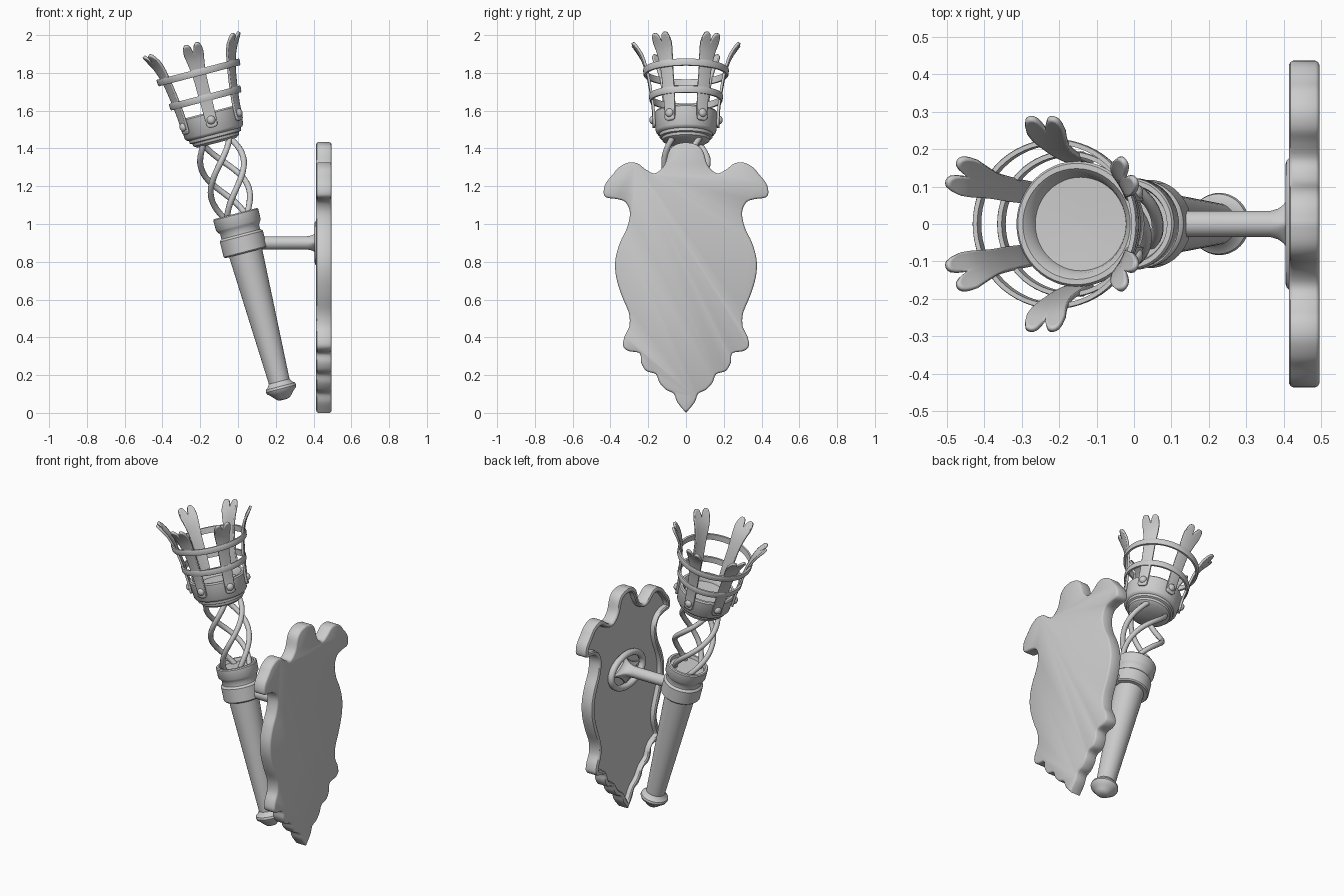
import bpy, bmesh
from math import sin, cos, pi, radians
from mathutils import Matrix, Vector

if "Cube" in bpy.data.objects:
    bpy.data.objects.remove(bpy.data.objects["Cube"])

# Leaning torch frame: local z runs along the torch axis
TORCH = Matrix.Translation((0.243, 0, 0.07)) @ Matrix.Rotation(radians(-14.6), 4, 'Y')
I = Matrix.Identity(4)


def finish(name, bm, mat=I, angle=35):
    bmesh.ops.recalc_face_normals(bm, faces=bm.faces)
    me = bpy.data.meshes.new(name)
    bm.to_mesh(me)
    bm.free()
    ob = bpy.data.objects.new(name, me)
    bpy.context.collection.objects.link(ob)
    ob.matrix_world = mat
    bpy.ops.object.select_all(action='DESELECT')
    ob.select_set(True)
    bpy.context.view_layer.objects.active = ob
    bpy.ops.object.shade_smooth_by_angle(angle=radians(angle))
    return ob


def loft(name, loops, mat=I, cap=True, cyclic=False, angle=35):
    """Skin a list of closed loops with quads."""
    bm = bmesh.new()
    rows = [[bm.verts.new(p) for p in lp] for lp in loops]
    n = len(rows[0])
    pairs = list(zip(rows, rows[1:])) + ([(rows[-1], rows[0])] if cyclic else [])
    for a, b in pairs:
        for i in range(n):
            j = (i + 1) % n
            bm.faces.new((a[i], a[j], b[j], b[i]))
    if cap and not cyclic:
        bm.faces.new(rows[0])
        bm.faces.new(rows[-1])
    return finish(name, bm, mat, angle)


def lathe(name, prof, n=48, cyclic=False):
    """Profile of (height, radius) turned about the torch axis."""
    return loft(name, [[(r * cos(2 * pi * i / n), r * sin(2 * pi * i / n), t)
                        for i in range(n)] for t, r in prof], TORCH, True, cyclic)


def spline(pts, x):
    """Catmull-Rom through equal-spaced points, x in 0..1."""
    n = len(pts) - 1
    k = min(int(x * n), n - 1)
    f = x * n - k
    p = [Vector(pts[max(0, min(n, k + d))]) for d in (-1, 0, 1, 2)]
    return 0.5 * (2 * p[1] + (p[2] - p[0]) * f + (2 * p[0] - 5 * p[1] + 4 * p[2] - p[3]) * f ** 2
                  + (3 * p[1] - p[0] - 3 * p[2] + p[3]) * f ** 3)


# Handle, pommel, collar and cup
lathe("handle", [(0.07, 0.055), (0.82, 0.091)])
lathe("pommel", [(0, 0.012), (0.003, 0.03), (0.014, 0.043), (0.035, 0.062), (0.048, 0.078),
                 (0.06, 0.083), (0.073, 0.08), (0.082, 0.068), (0.1, 0.056)])
lathe("collar", [(0.803, 0.08), (0.803, 0.112), (0.81, 0.118), (0.893, 0.118), (0.9, 0.113),
                 (0.905, 0.106), (0.93, 0.106), (0.945, 0.115), (0.955, 0.122), (1.012, 0.123),
                 (1.018, 0.118), (1.018, 0.105), (0.998, 0.1), (0.998, 0.01)])
lathe("fire_cup", [(1.405, 0.01), (1.405, 0.105), (1.418, 0.125), (1.432, 0.128), (1.436, 0.14),
                   (1.452, 0.142), (1.456, 0.152), (1.468, 0.16), (1.565, 0.168), (1.573, 0.162),
                   (1.573, 0.148), (1.555, 0.132), (1.53, 0.125), (1.525, 0.01)])

# Cage hoops
for name, t, r in (("lower_hoop", 1.65, 0.194), ("upper_hoop", 1.79, 0.225)):
    lathe(name, [(t - 0.018, r - 0.014), (t - 0.018, r - 0.003), (t - 0.012, r), (t + 0.012, r + 0.002),
                 (t + 0.018, r), (t + 0.018, r - 0.012)], 64, True)

# Twisted rods between collar and cup
for k in range(4):
    path = []
    for i in range(33):
        s = i / 32
        a = k * pi / 2 + pi / 4 + pi * s
        r = 0.075 + 0.042 * sin(pi * 0.8 * s)
        path.append(Vector((r * cos(a), r * sin(a), 0.99 + 0.425 * s)))
    loops = []
    for i, p in enumerate(path):
        tan = (path[min(i + 1, 32)] - path[max(i - 1, 0)]).normalized()
        u = tan.cross(Vector((p.x, p.y, 0))).normalized()
        v = tan.cross(u)
        loops.append([p + 0.016 * (u * cos(j * pi / 5) + v * sin(j * pi / 5)) for j in range(10)])
    loft(f"twisted_rod_{k + 1}", loops, TORCH, angle=50)

# Forked prongs with rivets
PATH = [(0.17, 1.49, 0.028), (0.174, 1.58, 0.031), (0.187, 1.68, 0.033), (0.206, 1.78, 0.036),
        (0.236, 1.87, 0.048), (0.285, 1.945, 0.062)]
NU, NV = 16, 24
for k in range(6):
    mat = TORCH @ Matrix.Rotation(radians(30 + 60 * k), 4, 'Z')
    bm = bmesh.new()
    grid = []
    for j in range(NV + 1):
        row = []
        for i in range(NU + 1):
            u = 2 * i / NU - 1
            low = 0.04 * u ** 4
            top = 1 - 0.14 * abs(2 * abs(u) - 1) ** 2.2
            r, t, w = spline(PATH, low + (top - low) * j / NV)
            y = u * w
            row.append(bm.verts.new((r - 2.2 * y * y, y, t)))
        grid.append(row)
    for a, b in zip(grid, grid[1:]):
        for i in range(NU):
            bm.faces.new((a[i], a[i + 1], b[i + 1], b[i]))
    ob = finish(f"prong_{k + 1}", bm, mat)
    so = ob.modifiers.new("thickness", 'SOLIDIFY')
    so.thickness = 0.013
    so.offset = 0
    bm = bmesh.new()
    bmesh.ops.create_uvsphere(bm, u_segments=16, v_segments=10, radius=0.023)
    finish(f"rivet_{k + 1}", bm, mat @ Matrix.Translation((0.176, 0, 1.53)) @ Matrix.Diagonal((0.8, 1, 1, 1)))

# Wall plate: half outline (y, z), mirrored, with a raised rim
HALF = [(0, 1.433), (0.055, 1.42), (0.09, 1.385), (0.115, 1.31), (0.165, 1.268), (0.215, 1.29),
        (0.255, 1.32), (0.305, 1.325), (0.355, 1.3), (0.385, 1.265), (0.425, 1.215), (0.436, 1.165),
        (0.42, 1.14), (0.365, 1.132), (0.32, 1.115), (0.297, 1.06), (0.312, 0.98), (0.35, 0.9),
        (0.374, 0.81), (0.37, 0.72), (0.34, 0.62), (0.303, 0.53), (0.3, 0.46), (0.325, 0.405),
        (0.333, 0.355), (0.305, 0.328), (0.245, 0.315), (0.237, 0.265), (0.21, 0.222), (0.16, 0.205),
        (0.14, 0.16), (0.105, 0.122), (0.065, 0.102), (0.045, 0.055), (0, 0.0)]
M = 4 * (len(HALF) - 1)
right = [spline(HALF, i / M) for i in range(M + 1)]
outline = right + [Vector((-p.x, p.y)) for p in right[-2:0:-1]]


def inset(pts, d, smooth=0):
    n = len(pts)
    out = []
    for i, p in enumerate(pts):
        tan = (pts[(i + 1) % n] - pts[i - 1]).normalized()
        out.append(p + Vector((tan.y, -tan.x)) * d)
    for _ in range(smooth):
        out = [(out[i - 1] + 2 * out[i] + out[(i + 1) % n]) / 4 for i in range(n)]
    return out


layers = [(0.495, 0.01, 0), (0.492, 0.004, 0), (0.485, 0, 0), (0.425, 0, 0), (0.418, 0.003, 0),
          (0.414, 0.01, 1), (0.414, 0.022, 4), (0.42, 0.029, 6), (0.445, 0.033, 8)]
loft("wall_plate", [[(x, p.x, p.y) for p in inset(outline, d, s)] for x, d, s in layers])

# Oval ring on the plate
N = 64
loft("oval_ring", [[(0.426 + 0.021 * sin(2 * pi * j / 12),
                     (0.16 + 0.02 * cos(2 * pi * j / 12)) * cos(2 * pi * i / N),
                     0.9 + (0.103 + 0.02 * cos(2 * pi * j / 12)) * sin(2 * pi * i / N))
                    for j in range(12)] for i in range(N)], cyclic=True)

# Support arm flaring into a four-pointed star
loops = []
for x, b in ((0.04, 0), (0.365, 0), (0.385, 0.05), (0.4, 0.14), (0.412, 0.3), (0.424, 0.6), (0.432, 1), (0.447, 1)):
    lp = []
    for i in range(N):
        c, s = cos(2 * pi * i / N), sin(2 * pi * i / N)
        lp.append((x, (1 - b) * 0.035 * c + b * 0.155 * c ** 3, 0.9 + (1 - b) * 0.035 * s + b * 0.1 * s ** 3))
    loops.append(lp)
loft("support_arm", loops)
